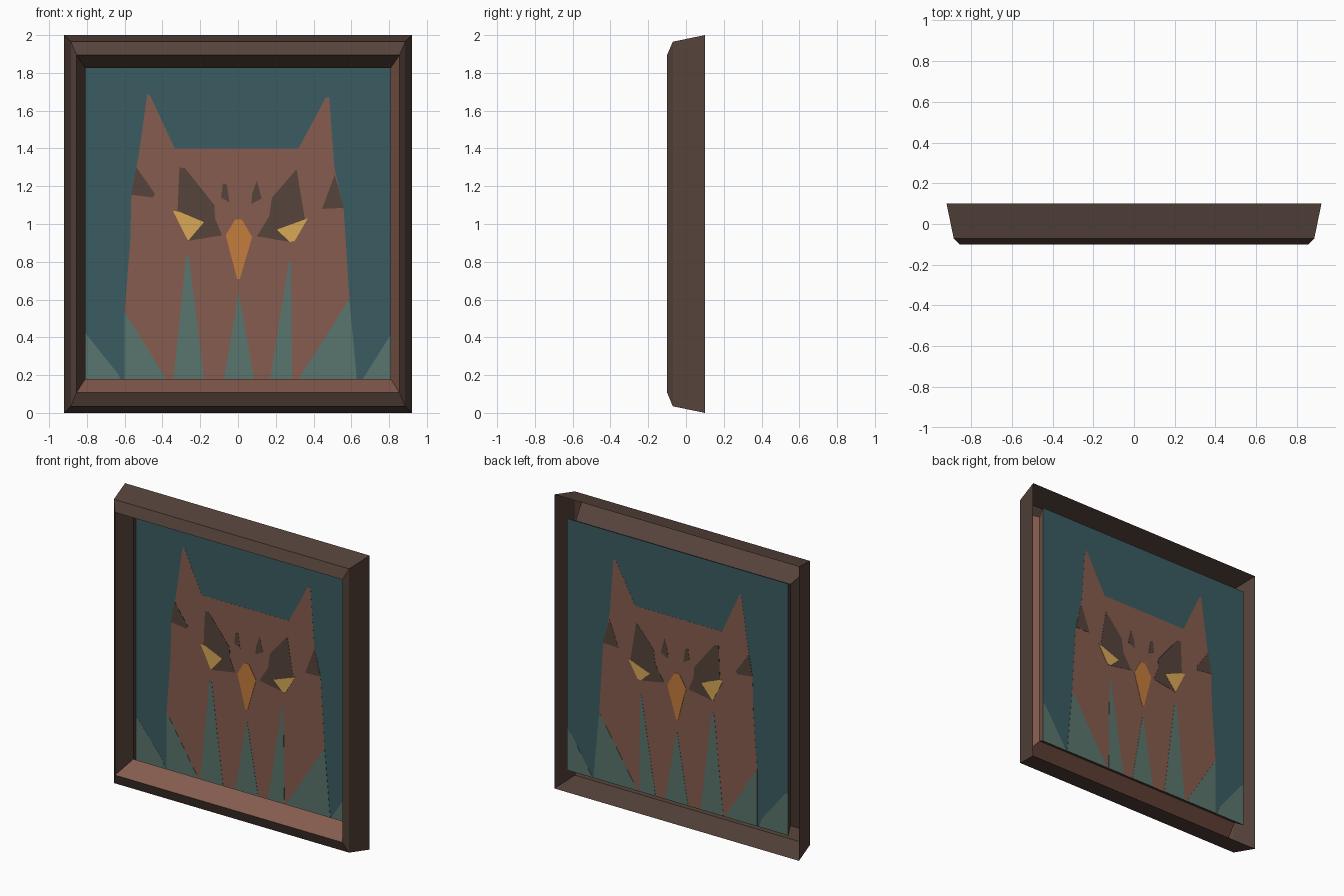
import bpy, bmesh


def material(name, rgb):
    m = bpy.data.materials.new(name)
    lin = [((c / 255 + 0.055) / 1.055) ** 2.4 for c in rgb]
    m.diffuse_color = (*lin, 1)
    return m


DARK = material("dark brown", (86, 67, 59))
BROWN = material("red brown", (134, 92, 78))
TEAL = material("deep teal", (58, 92, 98))
GREEN = material("grey green", (90, 117, 109))
YELLOW = material("yellow", (216, 168, 86))
ORANGE = material("orange", (196, 125, 60))


def finish(name, bm, mats):
    me = bpy.data.meshes.new(name)
    bm.to_mesh(me)
    bm.free()
    for m in mats:
        me.materials.append(m)
    ob = bpy.data.objects.new(name, me)
    bpy.context.collection.objects.link(ob)
    return ob


# Frame: hollow mitred moulding, open at the back (half width, bottom, top, y)
rings = [(0.92, 0, 2, 0.1), (0.885, 0.035, 1.965, -0.07), (0.855, 0.108, 1.895, -0.1),
         (0.808, 0.18, 1.825, 0.03), (0.832, 0.145, 1.857, 0.09)]
bm = bmesh.new()
loops = [[bm.verts.new(p) for p in ((-w, y, a), (w, y, a), (w, y, b), (-w, y, b))]
         for w, a, b, y in rings]
for k in range(len(loops) - 1):
    for i in range(4):
        j = (i + 1) % 4
        f = bm.faces.new((loops[k][i], loops[k][j], loops[k + 1][j], loops[k + 1][i]))
        # bottom and right inner lips are the lighter brown
        f.material_index = 1 if k >= 2 and i < 2 else 0
finish("frame", bm, [DARK, BROWN])


# Painting: thin plates that show on both sides, each layer slightly thicker
def plates(name, layer, mat, shapes):
    bm = bmesh.new()
    half = 0.0012 * layer
    for pts in shapes:
        face = bm.faces.new([bm.verts.new((x, 0.09 - half, z)) for x, z in pts])
        out = bmesh.ops.extrude_face_region(bm, geom=[face], use_keep_orig=True)
        moved = [g for g in out["geom"] if isinstance(g, bmesh.types.BMVert)]
        bmesh.ops.translate(bm, verts=moved, vec=(0, 2 * half, 0))
    bmesh.ops.recalc_face_normals(bm, faces=bm.faces)
    bmesh.ops.triangulate(bm, faces=[f for f in bm.faces if len(f.verts) > 4])
    return finish(name, bm, [mat])


B = 0.147  # bottom edge of the canvas
plates("canvas", 0.5, TEAL, [[(-0.832, 0.145), (0.832, 0.145), (0.832, 1.857), (-0.832, 1.857)]])
plates("owl_body", 1, BROWN, [[
    (-0.6, B), (0.632, B), (0.59, 0.6), (0.56, 1.07), (0.51, 1.3), (0.483, 1.67), (0.465, 1.67),
    (0.32, 1.4), (-0.335, 1.4), (-0.465, 1.68), (-0.48, 1.69), (-0.525, 1.37), (-0.565, 1.14),
    (-0.57, 0.92), (-0.6, 0.53)]])
plates("background_grass", 1, GREEN, [
    [(-0.83, B), (-0.615, B), (-0.63, 0.2), (-0.81, 0.425), (-0.83, 0.43)],
    [(0.64, B), (0.83, B), (0.83, 0.43), (0.8, 0.4)]])
plates("chest_feathers", 2, GREEN, [
    [(-0.6, B), (-0.36, B), (-0.6, 0.535)],
    [(-0.345, B), (-0.175, B), (-0.26, 0.83), (-0.275, 0.83)],
    [(-0.08, B), (0.09, B), (0.005, 0.64)],
    [(0.165, B), (0.287, B), (0.28, 0.81), (0.27, 0.8)],
    [(0.3, B), (0.632, B), (0.59, 0.6), (0.58, 0.59)]])
plates("face_patches", 2, DARK, [
    [(-0.31, 1.3), (-0.28, 1.295), (-0.125, 1.1), (-0.122, 1.03), (-0.085, 0.94), (-0.27, 0.91),
     (-0.32, 1.07)],
    [(0.31, 1.29), (0.18, 1.14), (0.165, 1.04), (0.1, 0.935), (0.275, 0.905), (0.355, 1.02)]])
plates("side_patches", 2, DARK, [
    [(-0.538, 1.3), (-0.44, 1.16), (-0.45, 1.14), (-0.565, 1.155)],
    [(0.512, 1.26), (0.445, 1.08), (0.56, 1.085)]])
plates("brow_marks", 2, DARK, [
    [(-0.08, 1.215), (-0.06, 1.21), (-0.045, 1.115), (-0.09, 1.14)],
    [(0.1, 1.23), (0.125, 1.135), (0.07, 1.105), (0.075, 1.16)]])
plates("eyes", 3, YELLOW, [
    [(-0.345, 1.07), (-0.31, 1.065), (-0.18, 1.01), (-0.265, 0.91)],
    [(0.37, 1.03), (0.205, 0.97), (0.275, 0.905), (0.3, 0.91)]])
plates("beak", 3, ORANGE, [
    [(-0.015, 1.025), (0.02, 1.025), (0.075, 0.93), (0.01, 0.71), (-0.005, 0.71), (-0.065, 0.94)]])
